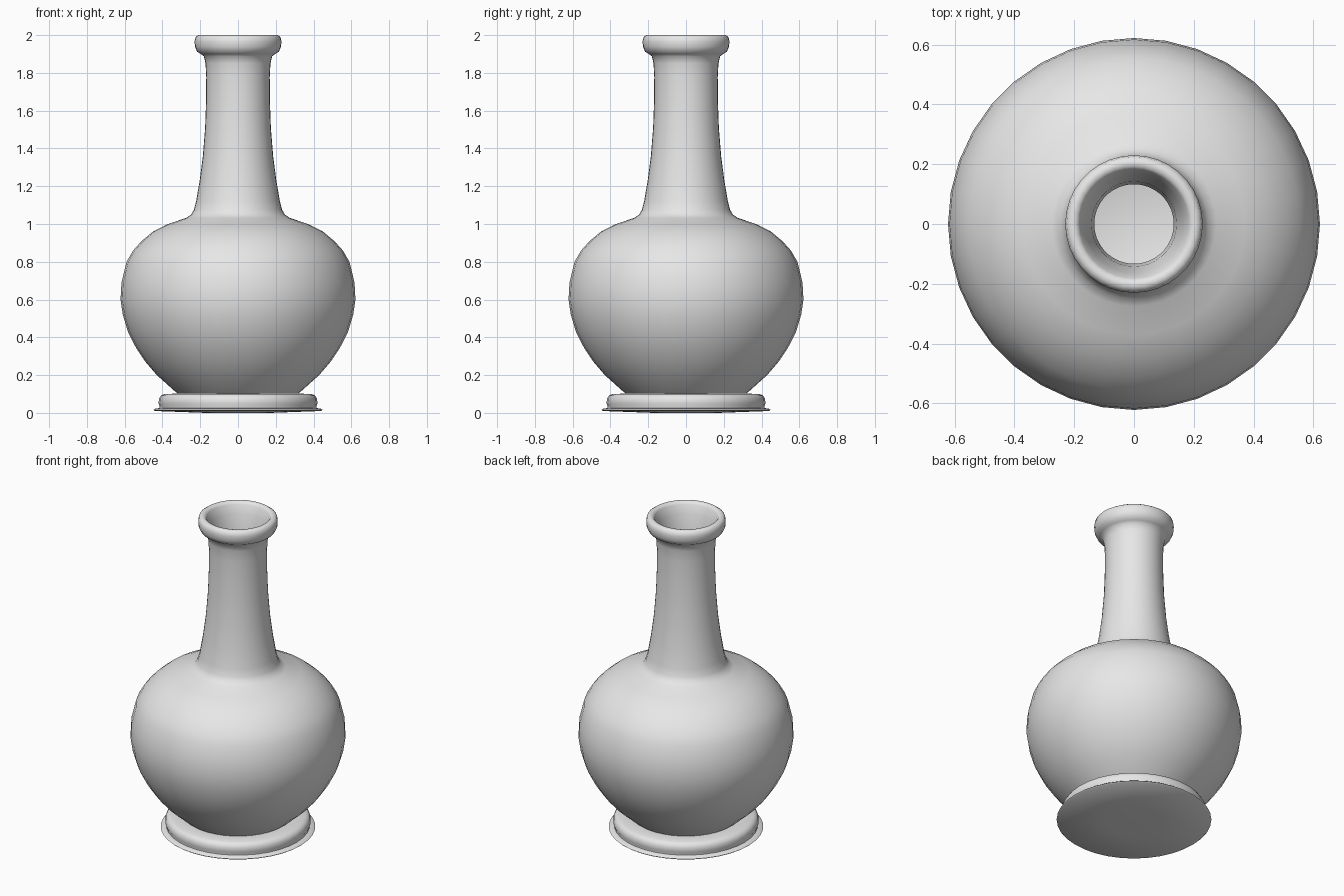
import bpy, bmesh, math

cube = bpy.data.objects.get("Cube")
if cube:
    bpy.data.objects.remove(cube, do_unlink=True)

SIDES = 36

# Single plain grey
grey = bpy.data.materials.new("plain_grey")
grey.use_nodes = True
colour = (0.8, 0.8, 0.8, 1)
grey.diffuse_color = colour
grey.node_tree.nodes["Principled BSDF"].inputs["Base Color"].default_value = colour


def lathe(name, profile, angle):
    """Spin a profile of (radius, height) points about the z axis."""
    bm = bmesh.new()
    verts = [bm.verts.new((r, 0, z)) for r, z in profile]
    edges = [bm.edges.new(pair) for pair in zip(verts, verts[1:])]
    bmesh.ops.spin(bm, geom=verts + edges, cent=(0, 0, 0), axis=(0, 0, 1),
                   angle=math.tau, steps=SIDES, use_merge=False)
    bmesh.ops.remove_doubles(bm, verts=bm.verts, dist=0.0005)
    bmesh.ops.recalc_face_normals(bm, faces=bm.faces)
    mesh = bpy.data.meshes.new(name)
    bm.to_mesh(mesh)
    bm.free()
    mesh.materials.append(grey)
    obj = bpy.data.objects.new(name, mesh)
    bpy.context.collection.objects.link(obj)
    bpy.ops.object.select_all(action='DESELECT')
    obj.select_set(True)
    bpy.context.view_layer.objects.active = obj
    bpy.ops.object.shade_smooth_by_angle(angle=math.radians(angle))
    return obj


# Foot ring with a thin flange and a closed underside
foot = [(0, 0), (0.17, 0), (0.44, 0.01), (0.447, 0.016), (0.44, 0.022),
        (0.415, 0.026), (0.415, 0.035), (0.421, 0.05), (0.418, 0.075),
        (0.408, 0.092), (0.39, 0.1), (0.33, 0.102), (0, 0.102)]
lathe("foot", foot, 40)

# Outer wall: belly, shoulder, neck and rolled lip
outer = [(0.315, 0.1), (0.335, 0.115), (0.43, 0.2), (0.49, 0.27), (0.54, 0.345),
         (0.583, 0.43), (0.61, 0.52), (0.622, 0.6), (0.617, 0.69), (0.59, 0.8),
         (0.555, 0.86), (0.51, 0.91), (0.45, 0.96), (0.37, 1.0), (0.275, 1.032),
         (0.248, 1.05), (0.234, 1.075), (0.222, 1.12), (0.203, 1.23),
         (0.186, 1.36), (0.174, 1.51), (0.169, 1.65), (0.168, 1.78),
         (0.172, 1.85), (0.181, 1.888), (0.197, 1.9), (0.216, 1.912),
         (0.228, 1.938), (0.23, 1.968), (0.225, 1.99), (0.21, 2.0), (0.192, 1.998)]

# Inner wall: flared mouth, bore and hollow belly
inner = [(0.182, 1.985), (0.165, 1.93), (0.142, 1.84), (0.133, 1.74), (0.133, 1.6),
         (0.142, 1.42), (0.162, 1.25), (0.19, 1.07), (0.24, 1.0), (0.42, 0.93),
         (0.55, 0.79), (0.58, 0.6), (0.54, 0.43), (0.44, 0.27), (0.31, 0.14),
         (0, 0.13)]
lathe("bottle_body", outer + inner, 60)
